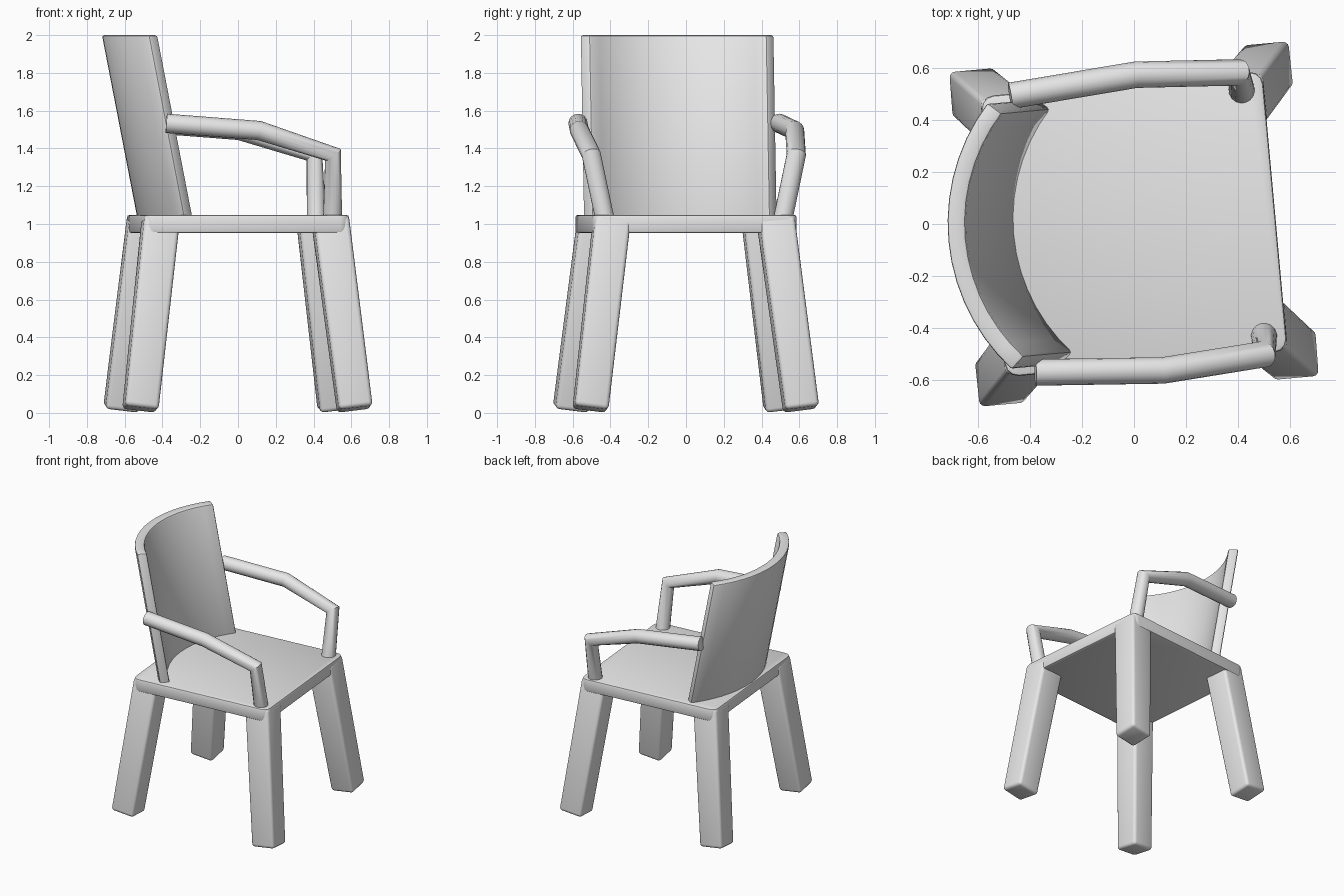
import bpy, bmesh, math
from mathutils import Matrix, Vector

cube = bpy.data.objects.get("Cube")
if cube:
    bpy.data.objects.remove(cube, do_unlink=True)

# The chair looks along its own +X and stands slightly turned
TURN = Matrix.Rotation(math.radians(5.2), 4, 'Z')

grey = bpy.data.materials.new("light_grey")
grey.use_nodes = True
grey.diffuse_color = (0.8, 0.8, 0.8, 1)
grey.node_tree.nodes["Principled BSDF"].inputs["Base Color"].default_value = (0.8, 0.8, 0.8, 1)


def finish(obj, angle=35):
    obj.data.materials.clear()
    obj.data.materials.append(grey)
    bpy.ops.object.select_all(action='DESELECT')
    obj.select_set(True)
    bpy.context.view_layer.objects.active = obj
    bpy.ops.object.shade_smooth_by_angle(angle=math.radians(angle))


def from_bmesh(name, bm):
    bmesh.ops.recalc_face_normals(bm, faces=bm.faces)
    bm.transform(TURN)
    mesh = bpy.data.meshes.new(name)
    bm.to_mesh(mesh)
    bm.free()
    obj = bpy.data.objects.new(name, mesh)
    bpy.context.collection.objects.link(obj)
    finish(obj)


def bevel(bm, edges, width, segments):
    bmesh.ops.bevel(bm, geom=edges, offset=width, segments=segments,
                    profile=0.5, affect='EDGES')


def sharp_edges(bm):
    bm.normal_update()
    return [e for e in bm.edges if e.calc_face_angle(0) > math.radians(50)]


# Seat: square slab with rounded corners and softened rims
bm = bmesh.new()
bmesh.ops.create_cube(bm, size=1, matrix=Matrix.Translation((0, 0, 1))
                      @ Matrix.Diagonal((1.09, 1.085, 0.095, 1)))
bevel(bm, [e for e in bm.edges
           if abs(e.verts[0].co.z - e.verts[1].co.z) > 0.05], 0.05, 3)
bevel(bm, sharp_edges(bm), 0.012, 2)
from_bmesh("seat", bm)

# Legs: splayed square posts with rounded edges
for side, sy in (("left", 1), ("right", -1)):
    for end, sx in (("front", 1), ("back", -1)):
        foot = Vector((0.57 * sx, 0.56 * sy, 0.02))
        top = Vector((0.45 * sx, 0.435 * sy, 1.025))
        axis = (top - foot).normalized()
        across = Vector((0, 1, 0)).cross(axis).normalized()
        depth = axis.cross(across)
        frame = Matrix((across, depth, axis)).transposed().to_4x4()
        frame.translation = foot
        length = (top - foot).length
        bm = bmesh.new()
        bmesh.ops.create_cube(bm, size=1)
        for v in bm.verts:
            width = 0.19 if v.co.z > 0 else 0.18
            v.co = Vector((v.co.x * width, v.co.y * width, (v.co.z + 0.5) * length))
        bm.transform(frame)
        bevel(bm, bm.edges[:], 0.022, 3)
        from_bmesh(f"{end}_{side}_leg", bm)

# Backrest: curved slab leaning backwards
STEPS, RADIUS, THICK, HALF = 14, 0.768, 0.07, math.radians(42.3)
BOTTOM, TOP, LEAN = 1.0, 2.0, 0.194
bm = bmesh.new()
rows = []
for i in range(STEPS + 1):
    a = HALF * (2 * i / STEPS - 1)
    section = []
    for r, z in ((RADIUS, BOTTOM), (RADIUS, TOP),
                 (RADIUS - THICK, TOP), (RADIUS - THICK, BOTTOM)):
        x = RADIUS - 0.72 - r * math.cos(a) + LEAN * (TOP - z)
        section.append(bm.verts.new((x, r * math.sin(a), z)))
    rows.append(section)
for a, b in zip(rows, rows[1:]):
    for k in range(4):
        n = (k + 1) % 4
        bm.faces.new((a[k], a[n], b[n], b[k]))
bm.faces.new(rows[0])
bm.faces.new(rows[-1])
bmesh.ops.recalc_face_normals(bm, faces=bm.faces)
bevel(bm, sharp_edges(bm), 0.012, 2)
from_bmesh("backrest", bm)

# Armrests: bent round bars from the backrest down to the seat
ARM = [(-0.43, 0.535, 1.533), (0.06, 0.572, 1.495),
       (0.455, 0.545, 1.367), (0.46, 0.472, 1.02)]
for side, sy in (("left", 1), ("right", -1)):
    curve = bpy.data.curves.new(f"{side}_armrest", 'CURVE')
    curve.dimensions = '3D'
    curve.twist_mode = 'MINIMUM'
    curve.bevel_depth = 0.051
    curve.bevel_resolution = 6
    curve.use_fill_caps = True
    spline = curve.splines.new('POLY')
    spline.points.add(len(ARM) - 1)
    for point, (x, y, z) in zip(spline.points, ARM):
        point.co = (*(TURN @ Vector((x, y * sy, z))), 1)
    arm = bpy.data.objects.new(f"{side}_armrest", curve)
    bpy.context.collection.objects.link(arm)
    bpy.ops.object.select_all(action='DESELECT')
    arm.select_set(True)
    bpy.context.view_layer.objects.active = arm
    bpy.ops.object.convert(target='MESH')
    finish(bpy.context.view_layer.objects.active)
